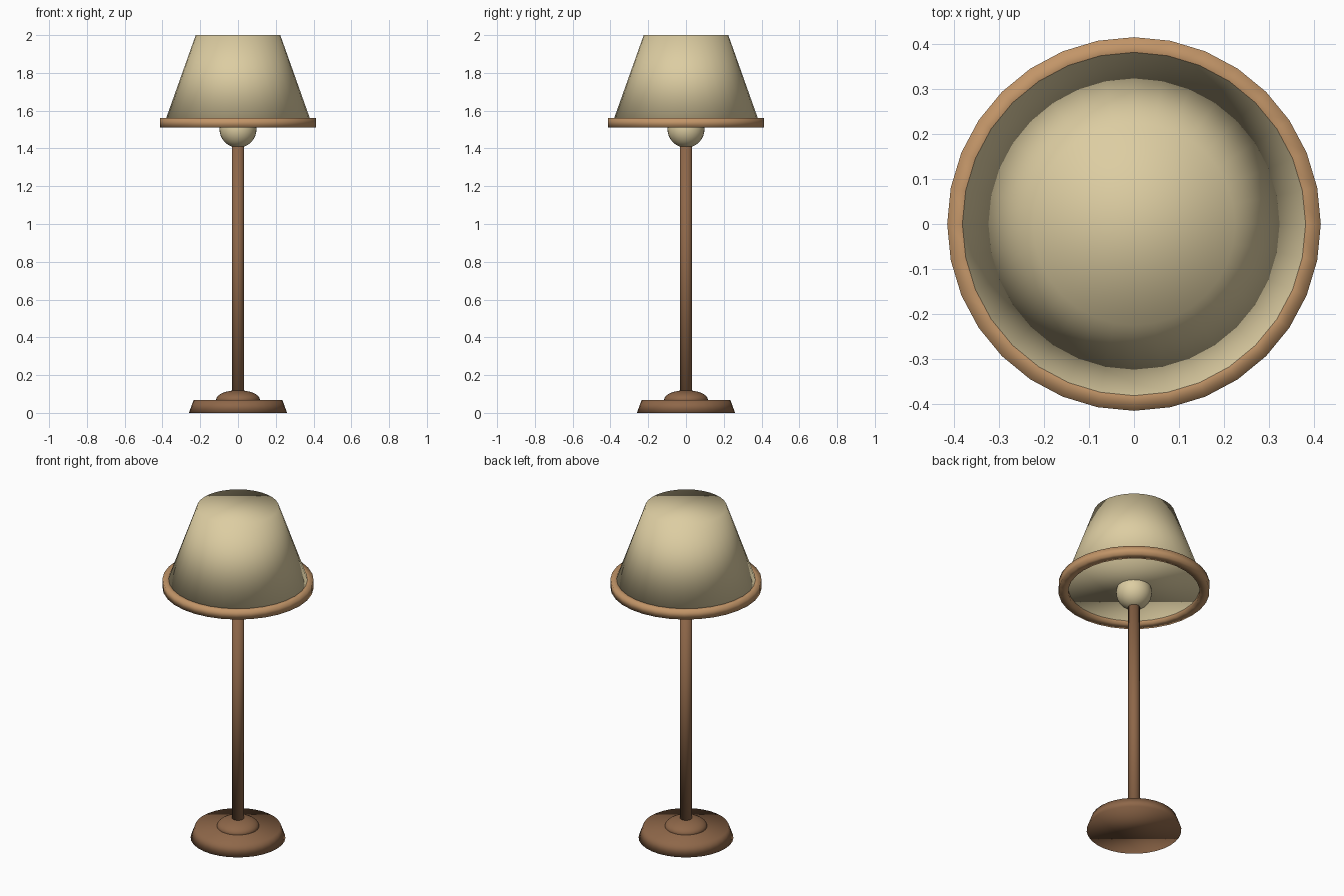
import bpy, bmesh, math

if "Cube" in bpy.data.objects:
    bpy.data.objects.remove(bpy.data.objects["Cube"])


def material(name, rgb):
    m = bpy.data.materials.new(name)
    m.diffuse_color = (*rgb, 1.0)
    m.use_nodes = True
    m.node_tree.nodes["Principled BSDF"].inputs["Base Color"].default_value = m.diffuse_color
    return m


wood = material("brown_wood", (0.27, 0.135, 0.066))
trim = material("light_wood", (0.54, 0.30, 0.138))
cream = material("cream_fabric", (0.72, 0.61, 0.36))


def finish(name, mat):
    ob = bpy.context.object
    ob.name = name
    ob.data.materials.append(mat)
    bpy.ops.object.shade_smooth()  # original is smooth over the rims too
    return ob


def cone(name, mat, r_low, r_high, z_low, z_high):
    bpy.ops.mesh.primitive_cone_add(
        vertices=32, radius1=r_low, radius2=r_high, depth=z_high - z_low,
        location=(0, 0, (z_low + z_high) / 2))
    return finish(name, mat)


def ball(name, mat, radius, z, flat=1.0):
    bpy.ops.mesh.primitive_uv_sphere_add(
        segments=32, ring_count=16, radius=radius, location=(0, 0, z))
    bpy.context.object.scale.z = flat
    return finish(name, mat)


# Foot, collar and pole
cone("base", wood, 0.26, 0.235, 0.0, 0.068)
ball("base_collar", wood, 0.116, 0.07, 0.43)
cone("pole", wood, 0.032, 0.032, 0.05, 1.45)

# Bulb and solid shade
ball("bulb", cream, 0.098, 1.502)
cone("shade", cream, 0.391, 0.224, 1.53, 2.0)

# Rim ring: square section turned round the axis
bm = bmesh.new()
section = [bm.verts.new((r, 0, z)) for r, z in
           ((0.36, 1.51), (0.414, 1.51), (0.414, 1.56), (0.36, 1.56))]
edges = [bm.edges.new((section[i], section[(i + 1) % 4])) for i in range(4)]
bmesh.ops.spin(bm, geom=section + edges, cent=(0, 0, 0), axis=(0, 0, 1),
               angle=math.tau, steps=32, use_merge=True)
bmesh.ops.remove_doubles(bm, verts=bm.verts, dist=1e-5)
bmesh.ops.recalc_face_normals(bm, faces=bm.faces)
mesh = bpy.data.meshes.new("shade_ring")
bm.to_mesh(mesh)
bm.free()
ring = bpy.data.objects.new("shade_ring", mesh)
bpy.context.collection.objects.link(ring)
bpy.ops.object.select_all(action='DESELECT')
bpy.context.view_layer.objects.active = ring
ring.select_set(True)
finish("shade_ring", trim)
